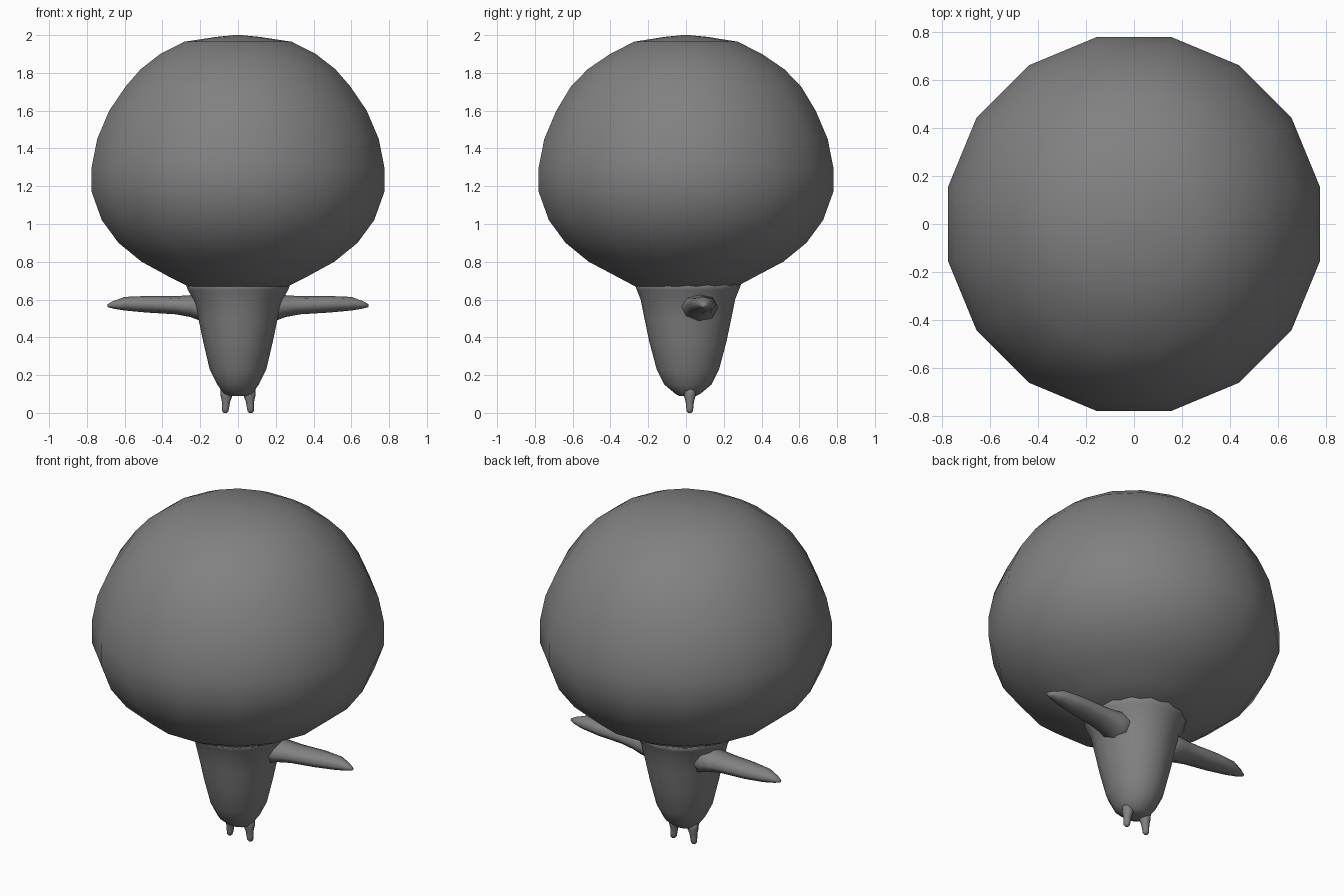
import bpy, math
from mathutils import Vector

grey = bpy.data.materials.new("plain grey")
grey.diffuse_color = (0.22, 0.22, 0.22, 1)


def loft(name, rings, sides, turn=0.0):
    """Skin a list of (centre, axis_u, axis_v) rings; both ends become points or caps."""
    verts, faces = [], []
    for c, u, v in rings:
        for i in range(sides):
            a = 2 * math.pi * i / sides + turn
            verts.append(Vector(c) + Vector(u) * math.cos(a) + Vector(v) * math.sin(a))
    for r in range(len(rings) - 1):
        for i in range(sides):
            j = (i + 1) % sides
            a, b = r * sides, (r + 1) * sides
            faces.append((a + i, a + j, b + j, b + i))
    # close both ends with a fan around a centre point
    for r, flip in ((0, True), (len(rings) - 1, False)):
        k = len(verts)
        verts.append(Vector(rings[r][0]))
        for i in range(sides):
            f = (r * sides + i, r * sides + (i + 1) % sides, k)
            faces.append(f[::-1] if flip else f)
    mesh = bpy.data.meshes.new(name)
    mesh.from_pydata(verts, [], faces)
    mesh.materials.append(grey)
    mesh.shade_smooth()
    obj = bpy.data.objects.new(name, mesh)
    bpy.context.collection.objects.link(obj)
    return obj


def upright(profile, y_offset=0.0):
    """Horizontal rings from (z, half width, half depth) rows."""
    return [((0, y_offset, z), (w, 0, 0), (0, d, 0)) for z, w, d in profile]


# big round head, overlapping the top of the body
head = [(0.67, 0.27, 0.275), (0.725, 0.38, 0.38), (0.80, 0.52, 0.525), (0.90, 0.645, 0.65),
        (1.02, 0.735, 0.74), (1.17, 0.79, 0.795), (1.30, 0.79, 0.795), (1.45, 0.76, 0.765),
        (1.60, 0.695, 0.70), (1.73, 0.605, 0.62), (1.82, 0.525, 0.53), (1.90, 0.42, 0.41),
        (1.965, 0.29, 0.28), (1.99, 0.12, 0.12), (2.0, 0.02, 0.02)]
loft("head", upright(head), 16, math.radians(11.25))

# tapering body
body = [(0.09, 0.045, 0.045), (0.10, 0.075, 0.065), (0.15, 0.11, 0.125), (0.23, 0.15, 0.165),
        (0.38, 0.185, 0.205), (0.50, 0.21, 0.23), (0.60, 0.235, 0.25), (0.65, 0.265, 0.27),
        (0.69, 0.28, 0.285)]
loft("body", upright(body, 0.01), 16)

# arms: flared at the shoulder, narrowing to a blunt tip (x, y, z, half depth, half height)
arm = [(0.10, 0.06, 0.55, 0.10, 0.095), (0.20, 0.07, 0.56, 0.10, 0.072), (0.25, 0.075, 0.565, 0.09, 0.058),
       (0.33, 0.08, 0.57, 0.08, 0.048), (0.48, 0.09, 0.575, 0.07, 0.044),
       (0.60, 0.095, 0.578, 0.05, 0.036), (0.66, 0.095, 0.572, 0.027, 0.02),
       (0.69, 0.095, 0.568, 0.01, 0.008)]
# small peg legs (z, half size)
leg = [(0.14, 0.035), (0.09, 0.031), (0.06, 0.022), (0.03, 0.019), (0.01, 0.017), (0.0, 0.008)]
for side, label in ((-1, "left"), (1, "right")):
    loft(label + "_arm", [((side * x, y, z), (0, d, 0), (0, 0, side * h))
                          for x, y, z, d, h in arm], 8)
    loft(label + "_leg", [((side * (0.06 + 0.08 * (0.1 - z)), 0.02, z), (s, 0, 0), (0, -s, 0))
                          for z, s in leg], 8)
